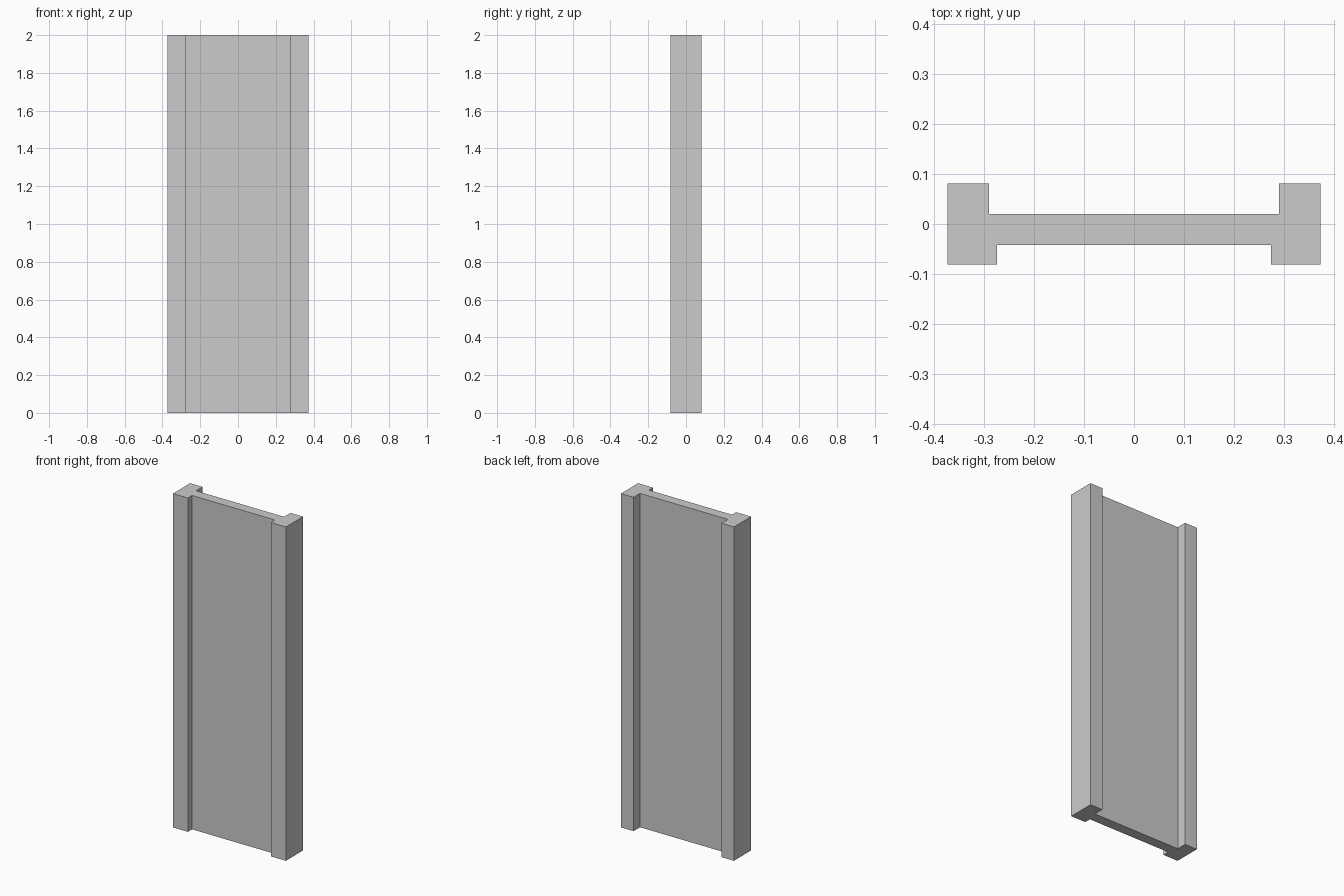
import bpy
import bmesh

if "Cube" in bpy.data.objects:
    bpy.data.objects.remove(bpy.data.objects["Cube"])

HEIGHT = 2.0

# Right half of the H-shaped cross-section, front to back
half = [
    (0.275, -0.042), (0.275, -0.081), (0.374, -0.081),
    (0.374, 0.081), (0.291, 0.081), (0.291, 0.020),
]
# Mirror across x = 0 to close the outline
profile = half + [(-x, y) for x, y in reversed(half)]

# Grooved panel post: extrude the profile upward
bm = bmesh.new()
base = bm.faces.new([bm.verts.new((x, y, 0)) for x, y in profile])
result = bmesh.ops.extrude_face_region(bm, geom=[base], use_keep_orig=True)
top = [g for g in result["geom"] if isinstance(g, bmesh.types.BMVert)]
bmesh.ops.translate(bm, verts=top, vec=(0, 0, HEIGHT))
bmesh.ops.recalc_face_normals(bm, faces=bm.faces)

mesh = bpy.data.meshes.new("grooved_panel")
bm.to_mesh(mesh)
bm.free()
bpy.context.collection.objects.link(bpy.data.objects.new("grooved_panel", mesh))
